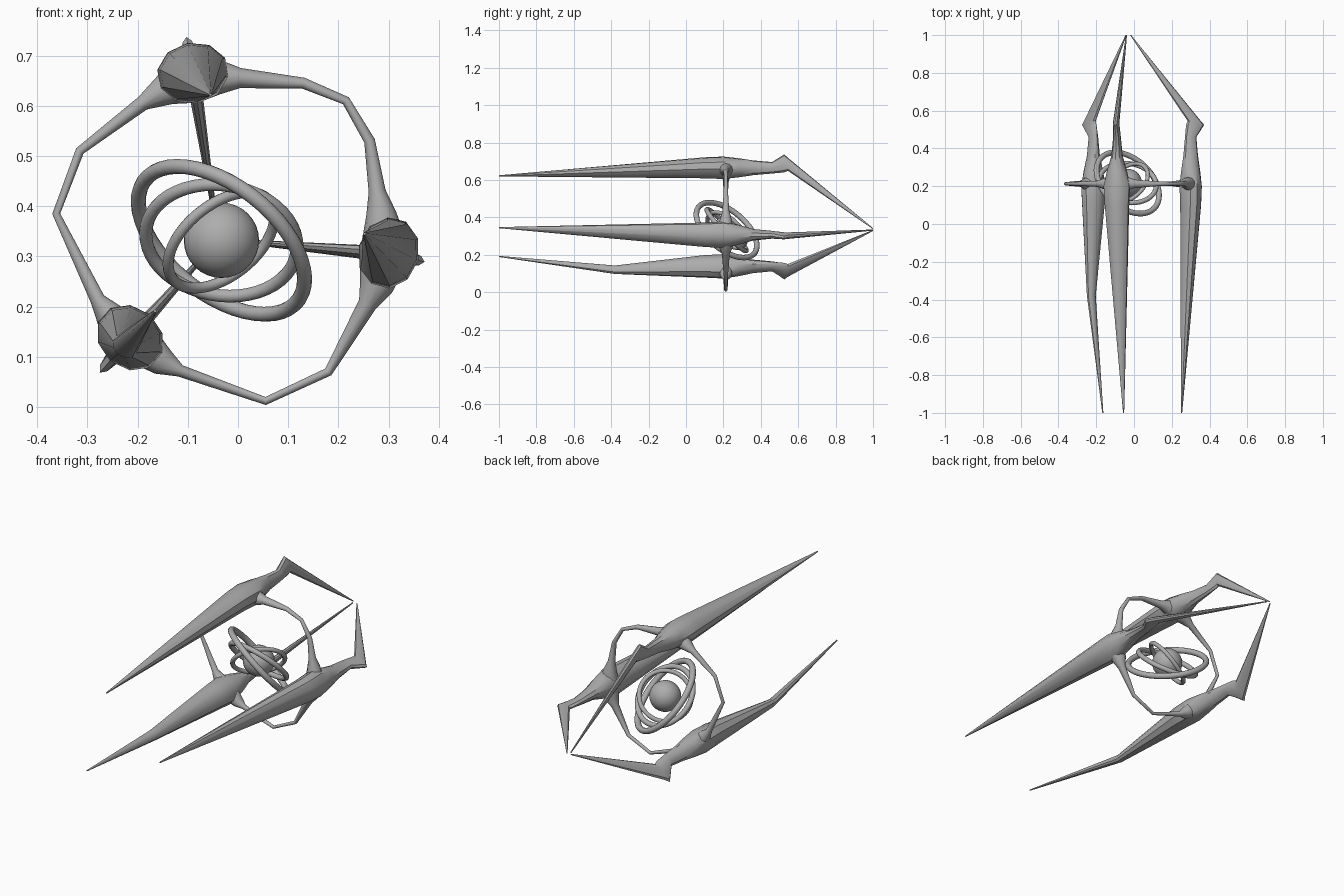
import bpy, bmesh, math
from mathutils import Vector

if "Cube" in bpy.data.objects:
    bpy.data.objects.remove(bpy.data.objects["Cube"])

grey = bpy.data.materials.new("plain grey")
grey.diffuse_color = (0.42, 0.42, 0.42, 1)
grey.use_nodes = True
grey.node_tree.nodes["Principled BSDF"].inputs["Base Color"].default_value = grey.diffuse_color


def finish(ob, angle=35):
    ob.data.materials.append(grey)
    bpy.ops.object.select_all(action='DESELECT')
    ob.select_set(True)
    bpy.context.view_layer.objects.active = ob
    bpy.ops.object.shade_smooth_by_angle(angle=math.radians(angle))


def loft(name, sections, sides, closed=False):
    """Skin elliptical sections given as (centre, u axis, v axis)."""
    bm = bmesh.new()
    rings = []
    for c, u, v in sections:
        rings.append([bm.verts.new(c + u * math.cos(a) + v * math.sin(a))
                      for a in (math.tau * k / sides for k in range(sides))])
    n = len(rings)
    for i in range(n if closed else n - 1):
        a, b = rings[i], rings[(i + 1) % n]
        for k in range(sides):
            j = (k + 1) % sides
            bm.faces.new((a[k], a[j], b[j], b[k]))
    if not closed:
        bm.faces.new(rings[0])
        bm.faces.new(rings[-1])
    bmesh.ops.recalc_face_normals(bm, faces=bm.faces)
    me = bpy.data.meshes.new(name)
    bm.to_mesh(me)
    bm.free()
    ob = bpy.data.objects.new(name, me)
    bpy.context.collection.objects.link(ob)
    finish(ob)
    return ob


# Long blades: base at the frame, radial angle, front tip, back tip, peak reach
blades = [
    ("top_blade", (-0.09, 0.665), 100, (-0.055, 0.622), (-0.04, 0.34), 0.073, None),
    ("right_blade", (0.30, 0.307), -14, (0.252, 0.345), (-0.018, 0.332), 0.074, None),
    ("lower_left_blade", (-0.215, 0.138), 229, (-0.165, 0.191), (-0.042, 0.33), 0.092,
     (-0.226, 0.12)),
]
for name, base, deg, front, back, peak, bend in blades:
    out = Vector((math.cos(math.radians(deg)), 0, math.sin(math.radians(deg))))
    side = Vector((-out.z, 0, out.x))

    def sec(xz, y, off, radial, wide):
        return (Vector((xz[0], y, xz[1])) + out * off, out * radial, side * wide)

    rows = [sec(front, -1.0, 0, 0.003, 0.003)]
    if bend:
        rows.append(sec(bend, -0.38, 0, 0.02, 0.027))
    rows += [
        sec(base, 0.10, 0, 0.057, 0.066),
        sec(base, 0.20, 0, 0.061, 0.072),
        sec(base, 0.28, 0, 0.052, 0.054),
        sec(base, 0.36, 0, 0.040, 0.030),
        sec(base, 0.46, 0, 0.031, 0.020),
        # outward fin where the blade turns inward
        sec(base, 0.525, (peak - 0.025) / 2, (peak + 0.025) / 2, 0.016),
        sec(base, 0.545, (peak - 0.035) / 2, (peak - 0.002) / 2, 0.016),
        sec(back, 1.0, 0, 0.003, 0.003),
    ]
    loft(name, rows, 10)

# Frame ring joining the blades: x, z, tube radius (swelling into each blade)
path = [
    (-0.09, 0.655, 0.050), (-0.035, 0.657, 0.034), (0.005, 0.655, 0.020),
    (0.13, 0.645, 0.011), (0.215, 0.61, 0.009), (0.262, 0.53, 0.011),
    (0.277, 0.43, 0.017), (0.285, 0.385, 0.030), (0.295, 0.307, 0.052),
    (0.275, 0.24, 0.034), (0.258, 0.205, 0.019), (0.18, 0.07, 0.009),
    (0.055, 0.012, 0.008), (-0.115, 0.072, 0.012), (-0.15, 0.09, 0.028),
    (-0.21, 0.138, 0.048), (-0.255, 0.18, 0.030), (-0.28, 0.215, 0.015),
    (-0.362, 0.385, 0.008), (-0.315, 0.51, 0.009), (-0.19, 0.605, 0.015),
    (-0.145, 0.632, 0.032),
]
rows = []
for i, (x, z, r) in enumerate(path):
    p, q = path[i - 1], path[(i + 1) % len(path)]
    here = Vector((x, 0, z))
    t = ((here - Vector((p[0], 0, p[1]))).normalized()
         + (Vector((q[0], 0, q[1])) - here).normalized()).normalized()
    rows.append((Vector((x, 0.213, z)), Vector((-t.z, 0, t.x)) * r,
                 Vector((0, 1, 0)) * min(r * 1.1, 0.04)))
loft("frame_ring", rows, 12, closed=True)

# Core sphere
centre = Vector((-0.033, 0.217, 0.332))
bpy.ops.mesh.primitive_uv_sphere_add(segments=32, ring_count=16, radius=0.075, location=centre)
bpy.context.object.name = "core_sphere"
finish(bpy.context.object)

# Three tilted rings around the core
for name, normal, major, minor in (
        ("outer_orbit_ring", (0.52, 0.55, 0.65), 0.194, 0.015),
        ("middle_orbit_ring", (0.12, 0.72, 0.68), 0.152, 0.013),
        ("inner_orbit_ring", (-0.50, 0.55, 0.62), 0.124, 0.011)):
    bpy.ops.mesh.primitive_torus_add(
        major_segments=48, minor_segments=12, major_radius=major, minor_radius=minor,
        location=centre, rotation=Vector(normal).to_track_quat('Z', 'Y').to_euler())
    bpy.context.object.name = name
    finish(bpy.context.object)
